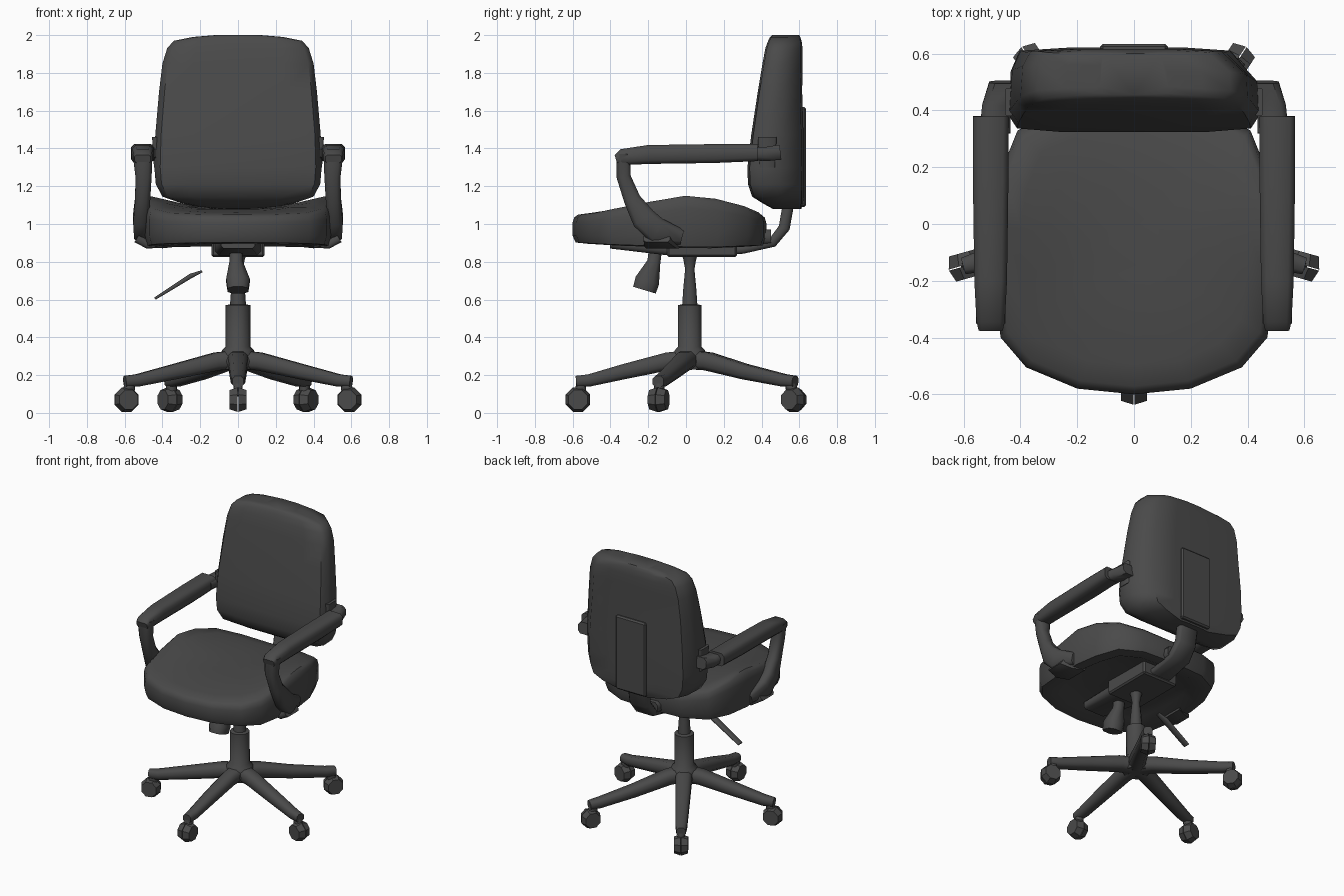
import bpy, bmesh, math
from mathutils import Vector, Matrix

cube = bpy.data.objects.get("Cube")
if cube:
    bpy.data.objects.remove(cube, do_unlink=True)

grey = bpy.data.materials.new("charcoal grey")
grey.use_nodes = True
grey.diffuse_color = (0.068, 0.068, 0.068, 1)
grey.node_tree.nodes["Principled BSDF"].inputs["Base Color"].default_value = grey.diffuse_color


def finish(name, bm, angle=35):
    bmesh.ops.recalc_face_normals(bm, faces=bm.faces)
    mesh = bpy.data.meshes.new(name)
    bm.to_mesh(mesh)
    bm.free()
    mesh.materials.append(grey)
    obj = bpy.data.objects.new(name, mesh)
    bpy.context.collection.objects.link(obj)
    bpy.ops.object.select_all(action='DESELECT')
    obj.select_set(True)
    bpy.context.view_layer.objects.active = obj
    bpy.ops.object.shade_smooth_by_angle(angle=math.radians(angle))


def loft(name, rings, angle=46):
    """Skin a list of equal closed rings and cap both ends."""
    bm = bmesh.new()
    loops = [[bm.verts.new(p) for p in ring] for ring in rings]
    n = len(loops[0])
    for a, b in zip(loops, loops[1:]):
        for i in range(n):
            j = (i + 1) % n
            bm.faces.new((a[i], a[j], b[j], b[i]))
    bm.faces.new(loops[0])
    bm.faces.new(loops[-1])
    finish(name, bm, angle)


def beam(name, path, side, chamfer=0.25):
    """Sweep a chamfered rectangle; path = (point, width, thickness), width along side."""
    side = Vector(side).normalized()
    pts = [Vector(p) for p, w, t in path]
    rings = []
    for i, (p, w, t) in enumerate(path):
        d = pts[min(i + 1, len(pts) - 1)] - pts[max(i - 1, 0)]
        up = d.cross(side).normalized()
        c = min(w, t) * chamfer
        w, t = w / 2, t / 2
        corners = [(w, c - t), (w, t - c), (w - c, t), (c - w, t),
                   (-w, t - c), (-w, c - t), (c - w, -t), (w - c, -t)]
        rings.append([pts[i] + side * a + up * b for a, b in corners])
    loft(name, rings)


def turned(name, profile, centre, sides=10):
    rings = []
    for r, z in profile:
        rings.append([(centre[0] + r * math.cos(k * math.tau / sides),
                       centre[1] + r * math.sin(k * math.tau / sides), z) for k in range(sides)])
    loft(name, rings)


def box(name, lo, hi, bevel=0.01):
    bm = bmesh.new()
    lo, hi = Vector(lo), Vector(hi)
    bmesh.ops.create_cube(bm, size=1, matrix=Matrix.Translation((lo + hi) / 2)
                          @ Matrix.Diagonal((*(hi - lo), 1)))
    bmesh.ops.bevel(bm, geom=bm.edges[:], offset=bevel, segments=1, affect='EDGES')
    finish(name, bm)


def interp(table, v):
    for (a, fa), (b, fb) in zip(table, table[1:]):
        if v <= b:
            return fa + (fb - fa) * max(0, v - a) / (b - a)
    return table[-1][1]


# Seat cushion: dished top with raised sides, rounded rim and a recessed underside
half = [(0, -0.6), (0.2, -0.58), (0.38, -0.505), (0.47, -0.4), (0.495, -0.2),
        (0.5, 0), (0.475, 0.17), (0.41, 0.33), (0.25, 0.41), (0, 0.425)]
outline = half + [(-x, y) for x, y in half[-2:0:-1]]
crown = [(-0.6, 1.05), (-0.3, 1.078), (0, 1.082), (0.2, 1.076), (0.43, 1.05)]
dish = [(-0.5, 0), (-0.3, 0.12), (0, 0.33), (0.2, 0.3), (0.43, 0.16)]
floor = [(-0.6, 0.9), (-0.35, 0.885), (0.1, 0.87), (0.43, 0.885)]


def seat_ring(scale, level):
    ring = []
    for x, y in outline:
        x, y = x * scale, (y + 0.08) * scale - 0.08
        top = interp(crown, y) + interp(dish, y) * x * x
        ring.append((x, y, interp(floor, y) * (1 - level) + top * level))
    return ring


loft("seat_cushion", [seat_ring(s, l) for s, l in (
    (0.3, 0.2), (0.7, 0.18), (0.84, 0), (0.97, 0.02), (1, 0.25), (1, 0.72),
    (0.985, 0.89), (0.945, 0.98), (0.8, 1), (0.6, 1), (0.4, 1), (0.2, 1))])

# Backrest: horizontal sections stacked from bottom to top, one rear corner cut broader
section = [(-0.93, 0.04), (-0.6, 0), (0, 0), (0.6, 0), (0.93, 0.04), (1, 0.2), (0.99, 0.57),
           (0.77, 0.96), (0.4, 1), (0, 1), (-0.5, 1), (-0.91, 0.96), (-0.98, 0.72), (-1, 0.2)]
levels = [(1.08, 0.14, 0.46, 0.61), (1.11, 0.3, 0.405, 0.62), (1.145, 0.4, 0.35, 0.622),
          (1.21, 0.435, 0.328, 0.622), (1.3, 0.443, 0.325, 0.622), (1.47, 0.438, 0.345, 0.622),
          (1.7, 0.418, 0.38, 0.615), (1.85, 0.4, 0.405, 0.617), (1.93, 0.375, 0.42, 0.617),
          (1.97, 0.34, 0.435, 0.612), (1.99, 0.24, 0.445, 0.605), (2.0, 0.12, 0.455, 0.6)]
loft("backrest", [[(u * w, yf + v * (yb - yf), z) for u, v in section] for z, w, yf, yb in levels])

# Back plate and curved support strut
box("back_plate", (-0.12, 0.58, 1.09), (0.12, 0.635, 1.62))
beam("back_strut", [((0, 0.05, 0.85), 0.16, 0.04), ((0, 0.3, 0.865), 0.16, 0.045),
                    ((0, 0.46, 0.905), 0.16, 0.055), ((0, 0.52, 0.98), 0.15, 0.06),
                    ((0, 0.55, 1.15), 0.15, 0.06)], (1, 0, 0))
beam("strut_collar", [((0, 0.37, 0.93), 0.2, 0.08), ((0, 0.45, 0.93), 0.18, 0.08)], (1, 0, 0))

# Mechanism below the seat
box("tilt_mechanism", (-0.14, -0.1, 0.825), (0.14, 0.27, 0.93))
beam("seat_pan", [((0, -0.4, 0.9), 0.18, 0.06), ((0, -0.06, 0.87), 0.25, 0.08)], (1, 0, 0))
beam("tension_knob", [((-0.01, -0.16, 0.88), 0.07, 0.07), ((-0.01, -0.17, 0.8), 0.07, 0.07),
                      ((0, -0.205, 0.7), 0.125, 0.13), ((0, -0.22, 0.65), 0.11, 0.125)], (1, 0, 0))
beam("height_lever", [((-0.19, 0.015, 0.75), 0.03, 0.012), ((-0.25, 0.015, 0.725), 0.045, 0.025),
                      ((-0.44, 0.01, 0.605), 0.045, 0.014)], (0, 1, 0))

# Armrests
for s, label in ((1, "left"), (-1, "right")):
    beam(label + "_arm_pad", [((s * 0.505, -0.372, 1.345), 0.085, 0.04), ((s * 0.505, -0.34, 1.354), 0.1, 0.085),
                              ((s * 0.505, -0.2, 1.368), 0.115, 0.1), ((s * 0.505, 0.15, 1.373), 0.125, 0.1),
                              ((s * 0.505, 0.38, 1.378), 0.125, 0.09)], (1, 0, 0), 0.2)
    beam(label + "_arm_back_joint", [((s * 0.49, 0.32, 1.375), 0.11, 0.07), ((s * 0.485, 0.42, 1.37), 0.1, 0.075),
                                     ((s * 0.45, 0.5, 1.38), 0.12, 0.08)], (1, 0, 0))
    beam(label + "_arm_end_plate", [((s * 0.435, 0.43, 1.3), 0.02, 0.08),
                                    ((s * 0.44, 0.43, 1.46), 0.03, 0.1)], (1, 0, 0))
    beam(label + "_arm_post", [((s * 0.505, -0.33, 1.37), 0.105, 0.075), ((s * 0.5, -0.33, 1.25), 0.085, 0.075),
                               ((s * 0.505, -0.285, 1.13), 0.08, 0.09), ((s * 0.515, -0.225, 1.03), 0.08, 0.13),
                               ((s * 0.51, -0.155, 0.965), 0.08, 0.14), ((s * 0.475, -0.02, 0.93), 0.07, 0.08)],
         (1, 0, 0))
    beam(label + "_arm_bracket", [((s * 0.535, -0.155, 0.925), 0.14, 0.05), ((s * 0.48, -0.13, 0.89), 0.18, 0.04),
                                  ((s * 0.4, -0.1, 0.888), 0.18, 0.03)], (0, 1, 0))

# Gas column
hub = Vector((0, 0.02, 0))
turned("gas_column", [(0.085, 0.23), (0.1, 0.27), (0.085, 0.33), (0.065, 0.35), (0.065, 0.57), (0.042, 0.575),
                      (0.036, 0.66), (0.026, 0.76), (0.035, 0.81), (0.045, 0.84)], hub)

# Five-star base with casters
tips = [(0, -0.572), (0.59, -0.145), (0.36, 0.57), (-0.36, 0.57), (-0.59, -0.145)]
for i, tip in enumerate(tips, 1):
    out = Vector((*tip, 0)) - hub
    reach = out.length
    out.normalize()
    side = Vector((-out.y, out.x, 0))

    def at(r, z):
        return hub + out * r + Vector((0, 0, z))

    beam(f"base_leg_{i}", [(at(0.03, 0.28), 0.11, 0.1), (at(0.12, 0.272), 0.105, 0.095),
                           (at(0.35, 0.218), 0.09, 0.08), (at(reach - 0.06, 0.172), 0.075, 0.065),
                           (at(reach + 0.01, 0.166), 0.06, 0.06)], side)
    beam(f"caster_stem_{i}", [(at(reach - 0.02, 0.18), 0.05, 0.05), (at(reach - 0.01, 0.09), 0.05, 0.06)], side)
    # Faceted twin wheels
    bm = bmesh.new()
    turn = Matrix((out, Vector((0, 0, 1)), side)).transposed().to_4x4()
    for k in (-1, 1):
        place = Matrix.Translation(at(reach, 0.07) + side * k * 0.024)
        bmesh.ops.create_cone(bm, cap_ends=True, segments=8, radius1=0.07 if k > 0 else 0.055,
                              radius2=0.055 if k > 0 else 0.07, depth=0.044,
                              matrix=place @ turn @ Matrix.Rotation(math.pi / 8, 4, 'Z'))
    finish(f"caster_wheel_{i}", bm, 30)
